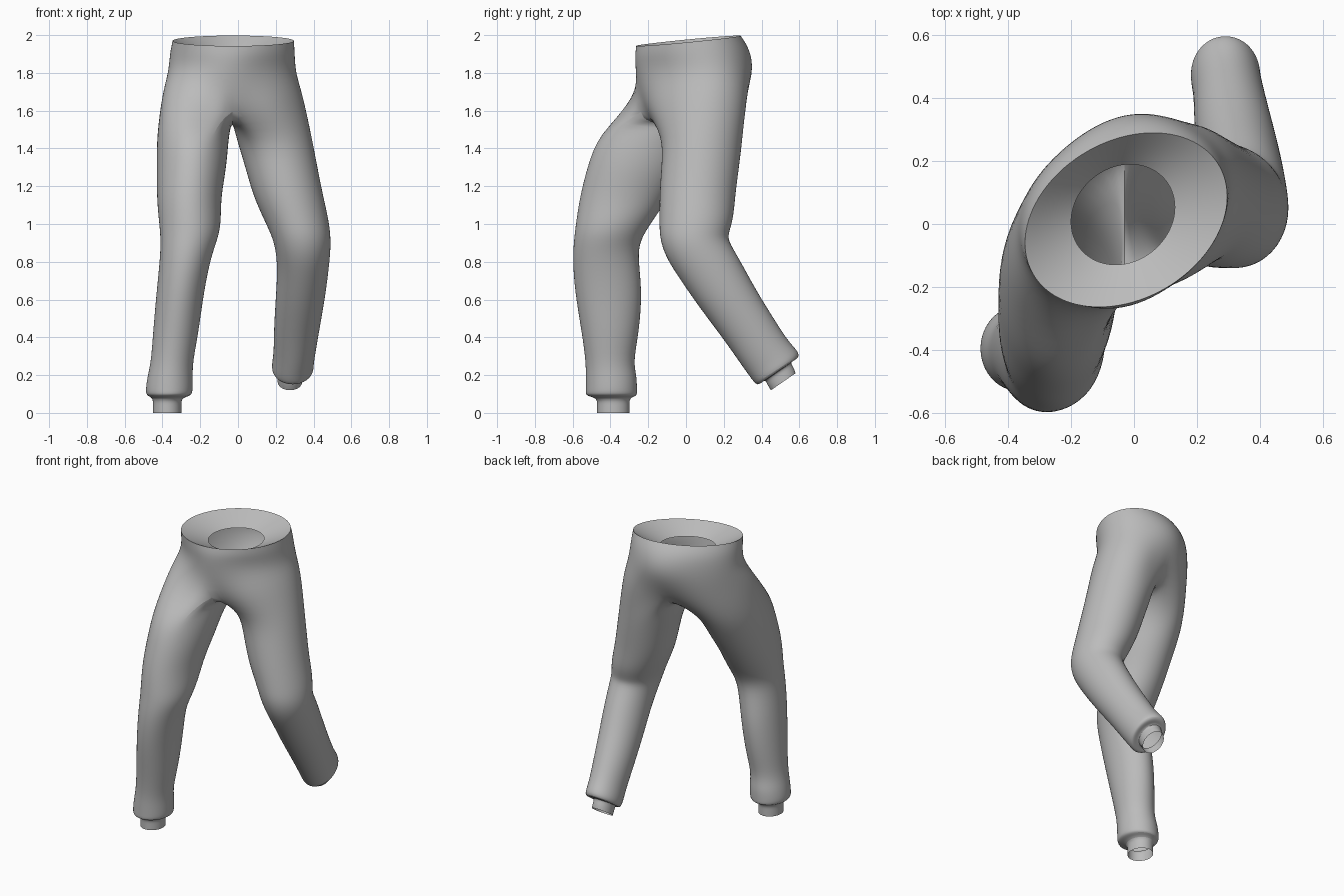
import bpy, bmesh
from math import cos, sin, radians, pi
from mathutils import Vector

cube = bpy.data.objects.get("Cube")
if cube:
    bpy.data.objects.remove(cube, do_unlink=True)

GREY = (0.5, 0.5, 0.5, 1)
fabric = bpy.data.materials.new("grey fabric")
fabric.use_nodes = True
fabric.diffuse_color = GREY
fabric.node_tree.nodes["Principled BSDF"].inputs["Base Color"].default_value = GREY

WAIST = 24   # points round the waist
SEAM = 5     # points along the crotch seam
FULL = 1.02  # makes up for subdivision shrinkage

# Waist rings: centre x, y, z, half width, half depth, twist, back rise, crotch dip, notch
RIM = (-.025, .013, 1.97, .318, .264, .23, .028, 0, 0)
HOLE = (-.035, .03, 1.89, .163, .156, .14, .01, 0, 0)
HIPS = [RIM,
        (-.03, .033, 1.91, .327, .283, .19, .02, 0, -.015),
        (-.032, .05, 1.8, .333, .275, .21, 0, 0, -.035),
        (-.03, .01, 1.7, .366, .32, .29, 0, .1, .08)]

# Leg rings in hundredths: inner/outer x, then front y, z and back y, z
RIGHT_LEG = [(-5, -43, -46, 148, 11, 146), (-6, -43, -52, 131, 1, 130),
             (-9, -43, -56, 115, -9, 115), (-9, -42, -58, 102, -16, 104),
             (-10, -41, -59, 94, -23, 94), (-14, -41, -60, 83, -26, 85),
             (-18, -43, -59, 65, -23, 65), (-21, -45, -55, 42, -25, 42),
             (-24, -46, -53, 27, -28, 27), (-24, -48, -53, 19, -26, 19),
             (-24, -49, -53, 11, -26, 11), (-25, -48, -53, 9, -26, 9),
             (-30, -45, -47, 8, -30, 8), (-30, -45, -47, 4, -30, 4),
             (-30, -45, -47, 0, -30, 0)]
LEFT_LEG = [(-1, 39, -12, 146, 30, 146), (4, 42, -13, 130, 28, 130),
            (8, 45, -14, 115, 26, 115), (14, 48, -14, 102, 25, 102),
            (18, 49, -14, 93, 22, 94), (20, 49, -11, 83, 23, 90),
            (21, 48, -4, 72, 29, 80), (20, 46, 7, 56, 37, 65),
            (19, 43, 20, 39, 47, 49), (19, 41, 29, 26, 54, 38),
            (18, 40, 34, 19, 59, 33), (18, 40, 37, 15, 60, 30),
            (20, 38, 39, 15, 58, 28), (21, 34, 42, 18, 55, 27),
            (21, 34, 43, 15, 57, 24), (21, 34, 45, 12, 58, 21)]


def waist_ring(bm, cx, cy, cz, rx, ry, twist, rise, dip, notch):
    # The notch pulls the front and back middles in between the legs
    ring = []
    for i in range(WAIST):
        a = 2 * pi * i / WAIST - pi / 2
        x, s = rx * FULL * cos(a), sin(a)
        y = ry * FULL * s + twist * x - notch * s ** 9
        ring.append(bm.verts.new((cx + x, cy + y, cz + rise * s - dip * s * s)))
    return ring


def leg_ring(bm, inner, outer, yf, zf, yb, zb):
    # Starts at the front crotch point, runs round the outside, back along the seam
    front, back = Vector((0, yf, zf)), Vector((0, yb, zb))
    mid = (front + back) / 2 + Vector(((inner + outer) / 2, 0, 0))
    side, depth = Vector(((outer - inner) / 2, 0, 0)), (back - front) / 2
    count = WAIST // 2 + 1 + SEAM
    angles = [radians(-120 + 360 * i / count) for i in range(count)]
    return [bm.verts.new((mid + FULL * (side * cos(a) + depth * sin(a))) / 100)
            for a in angles]


def bridge(bm, a, b):
    for i in range(len(a)):
        j = (i + 1) % len(a)
        bm.faces.new((a[i], a[j], b[j], b[i]))


def loft(bm, rings):
    for a, b in zip(rings, rings[1:]):
        bridge(bm, a, b)


def finish(bm, name):
    bmesh.ops.recalc_face_normals(bm, faces=bm.faces)
    mesh = bpy.data.meshes.new(name)
    bm.to_mesh(mesh)
    bm.free()
    obj = bpy.data.objects.new(name, mesh)
    bpy.context.collection.objects.link(obj)
    mesh.materials.append(fabric)
    sub = obj.modifiers.new("smooth", "SUBSURF")
    sub.levels = sub.render_levels = 2
    bpy.ops.object.select_all(action="DESELECT")
    obj.select_set(True)
    bpy.context.view_layer.objects.active = obj
    bpy.ops.object.shade_smooth_by_angle(angle=radians(60))


# Trousers: hips, then one tube per leg sharing the crotch seam
bm = bmesh.new()
hips = [waist_ring(bm, *r) for r in HIPS]
loft(bm, hips)
low = hips[-1]
half = WAIST // 2
front, back = low[0], low[half]
seam = []
for i in range(1, SEAM + 1):
    t = i / (SEAM + 1)
    p = back.co.lerp(front.co, t)
    p.z -= .05 * sin(pi * t)
    seam.append(bm.verts.new(p))
left_top = low[:half + 1] + seam
right_top = [front] + low[:half - 1:-1] + seam
loft(bm, [left_top] + [leg_ring(bm, *r) for r in LEFT_LEG])
loft(bm, [right_top] + [leg_ring(bm, *r) for r in RIGHT_LEG])
finish(bm, "trousers")

# Waistband lining: a funnel from the rim to the inner opening
bm = bmesh.new()
loft(bm, [waist_ring(bm, *RIM), waist_ring(bm, *HOLE)])
finish(bm, "waist_lining")
